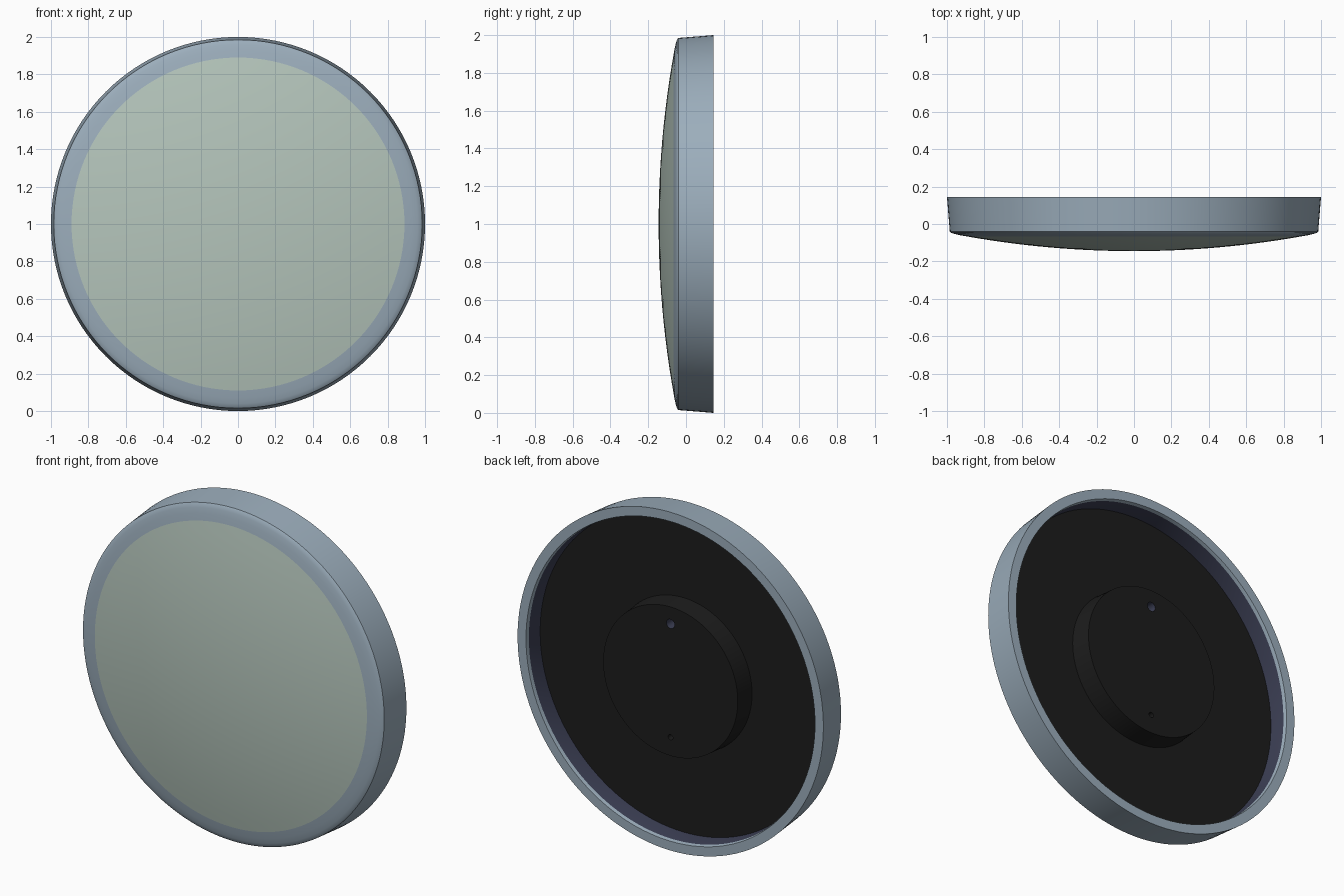
import bpy, bmesh, math
from mathutils import Vector, Matrix

if "Cube" in bpy.data.objects:
    bpy.data.objects.remove(bpy.data.objects["Cube"])

CENTRE = Vector((0, 0, 1))


def material(name, rgb):
    m = bpy.data.materials.new(name)
    m.use_nodes = True
    m.diffuse_color = (*rgb, 1)
    m.node_tree.nodes["Principled BSDF"].inputs["Base Color"].default_value = (*rgb, 1)
    return m


blue_grey = material("blue grey", (0.33, 0.42, 0.50))
pale_green = material("pale green", (0.46, 0.56, 0.50))
black = material("black", (0.012, 0.012, 0.012))
navy = material("dark navy", (0.045, 0.05, 0.09))


def finish(bm, name, mats):
    bmesh.ops.remove_doubles(bm, verts=bm.verts, dist=1e-5)
    bmesh.ops.recalc_face_normals(bm, faces=bm.faces)
    mesh = bpy.data.meshes.new(name)
    bm.to_mesh(mesh)
    bm.free()
    obj = bpy.data.objects.new(name, mesh)
    bpy.context.collection.objects.link(obj)
    for m in mats:
        mesh.materials.append(m)
    return obj


def activate(obj):
    bpy.ops.object.select_all(action="DESELECT")
    obj.select_set(True)
    bpy.context.view_layer.objects.active = obj


def smooth(obj):
    activate(obj)
    bpy.ops.object.shade_smooth_by_angle(angle=math.radians(30))


def lathe(name, profile, mats, closed=False):
    """Turn a (radius, y) profile around the front-to-back axis."""
    bm = bmesh.new()
    verts = [bm.verts.new((r, y, 1)) for r, y in profile]
    pairs = list(zip(verts, verts[1:])) + ([(verts[-1], verts[0])] if closed else [])
    edges = [bm.edges.new(p) for p in pairs]
    bmesh.ops.spin(bm, geom=verts + edges, cent=CENTRE, axis=(0, 1, 0),
                   angle=math.tau, steps=128, use_merge=False)
    return finish(bm, name, mats)


def cylinder_cutter(bm, radius, depth, x, z):
    turn = Matrix.Translation((x, 0.145, z)) @ Matrix.Rotation(math.pi / 2, 4, "X")
    bmesh.ops.create_cone(bm, cap_ends=True, segments=24, radius1=radius,
                          radius2=radius, depth=depth, matrix=turn)


def cut(target, cutter):
    cutter.hide_render = True
    mod = target.modifiers.new("cut", "BOOLEAN")
    mod.operation = "DIFFERENCE"
    mod.solver = "EXACT"
    mod.material_mode = "TRANSFER"
    mod.object = cutter
    activate(target)
    bpy.ops.object.modifier_apply(modifier=mod.name)
    bpy.data.objects.remove(cutter)


# Housing ring: rounded front bezel, drafted side, flat back lip, recess wall
housing = lathe("housing_ring", [
    (0.89, -0.067), (0.93, -0.060), (0.96, -0.053), (0.977, -0.047), (0.985, -0.041),
    (1.0, 0.145), (0.945, 0.145), (0.94, 0.125), (0.935, -0.02), (0.89, -0.03)],
    [blue_grey, navy], closed=True)
for face in housing.data.polygons:
    offset = face.center - CENTRE
    if face.normal.dot(offset) < -0.5 and -0.02 < face.center.y < 0.12:
        face.material_index = 1
smooth(housing)

# Domed diffuser
RIM, SAG = 0.89, 0.078
big = (RIM ** 2 + SAG ** 2) / (2 * SAG)
dome = [(RIM * i / 16, -0.145 + big - math.sqrt(big ** 2 - (RIM * i / 16) ** 2))
        for i in range(17)]
smooth(lathe("domed_diffuser", dome, [pale_green]))

# Recessed back plate
smooth(lathe("back_plate", [(0, 0.025), (0.938, 0.025), (0.938, 0.0), (0, 0.0)], [black]))

# Raised mounting boss with keyhole and screw hole
boss = lathe("mounting_boss", [(0, 0.145), (0.44, 0.145), (0.45, 0.02), (0, 0.02)], [black])

bm = bmesh.new()
cylinder_cutter(bm, 0.027, 0.12, 0, 1.34)
cut(boss, finish(bm, "keyhole_cutter", [navy]))
bm = bmesh.new()
cylinder_cutter(bm, 0.015, 0.12, 0, 1.385)
bmesh.ops.create_cube(bm, size=1, matrix=Matrix.Translation((0, 0.145, 1.365))
                      @ Matrix.Diagonal((0.03, 0.12, 0.04, 1)))
cut(boss, finish(bm, "slot_cutter", [navy]))
bm = bmesh.new()
cylinder_cutter(bm, 0.016, 0.08, 0, 0.67)
cut(boss, finish(bm, "screw_cutter", [black]))
smooth(boss)
